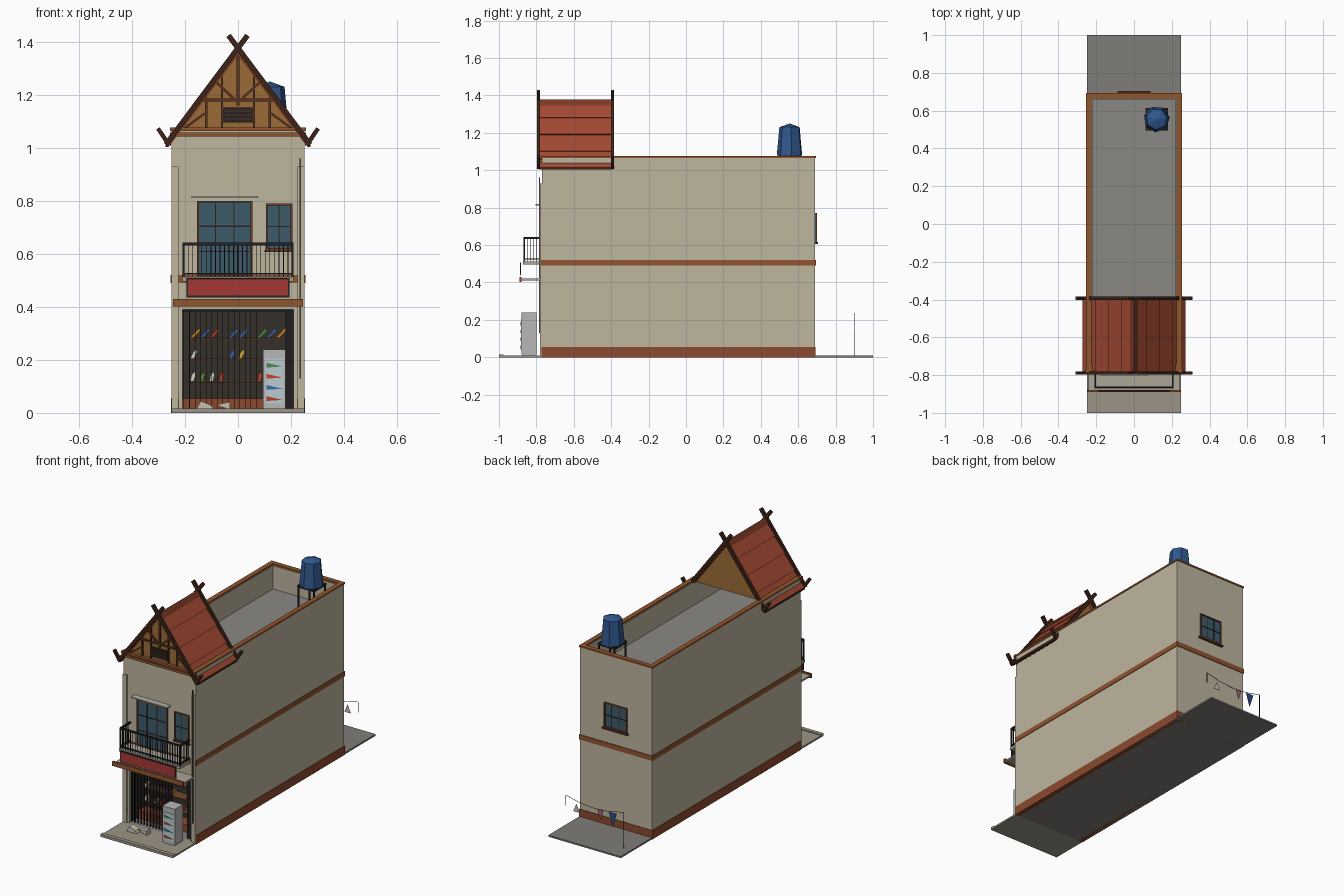
import bpy, bmesh, math, random
from mathutils import Vector, Matrix

if "Cube" in bpy.data.objects:
    bpy.data.objects.remove(bpy.data.objects["Cube"])

random.seed(4)
MATS = {}

def mat(h):
    if h not in MATS:
        m = bpy.data.materials.new("paint_" + h)
        lin = [(int(h[i:i + 2], 16) / 255) ** 2.2 for i in (0, 2, 4)]
        m.diffuse_color = (*lin, 1)
        m.use_nodes = True
        m.node_tree.nodes["Principled BSDF"].inputs["Base Color"].default_value = m.diffuse_color
        MATS[h] = m
    return MATS[h]

def finish(name, col, bm):
    bmesh.ops.recalc_face_normals(bm, faces=bm.faces)
    me = bpy.data.meshes.new(name)
    bm.to_mesh(me)
    bm.free()
    me.materials.append(mat(col))
    ob = bpy.data.objects.new(name, me)
    bpy.context.collection.objects.link(ob)
    return ob

def boxes(name, col, items):
    """Axis-aligned boxes (x0, x1, y0, y1, z0, z1) joined in one object."""
    bm = bmesh.new()
    for x0, x1, y0, y1, z0, z1 in items:
        m = Matrix.Translation(((x0 + x1) / 2, (y0 + y1) / 2, (z0 + z1) / 2))
        bmesh.ops.create_cube(bm, size=1, matrix=m @ Matrix.Diagonal((x1 - x0, y1 - y0, z1 - z0, 1)))
    return finish(name, col, bm)

def prisms(name, col, items):
    """xz outlines extruded from y0 to y1."""
    bm = bmesh.new()
    for pts, y0, y1 in items:
        f = bm.faces.new([bm.verts.new((x, y0, z)) for x, z in pts])
        r = bmesh.ops.extrude_face_region(bm, geom=[f])
        bmesh.ops.translate(bm, vec=(0, y1 - y0, 0), verts=[v for v in r["geom"] if isinstance(v, bmesh.types.BMVert)])
    return finish(name, col, bm)

def strip(p, q, w):
    """Outline of a straight board from p to q in the xz plane."""
    p, q = Vector(p), Vector(q)
    d = (q - p).normalized() * w / 2
    n = Vector((-d.y, d.x))
    return [p + n, q + n, q - n, p - n]

def ring(o, z0, z1, y0=-.77, y1=.69, t=.03, x=.25):
    """Four boxes running round the building, o = outward offset."""
    a, b, x = y0 - o, y1 + o, x + o
    return [(-x, -x + t, a, b, z0, z1), (x - t, x, a, b, z0, z1),
            (-x + t, x - t, a, a + t, z0, z1), (-x + t, x - t, b - t, b, z0, z1)]

def window(name, x0, x1, z0, z1, y, s, nx, nz):
    """Glazed opening on a wall at y, facing direction s."""
    def b(xa, xb, za, zb, d):
        return (xa, xb, min(y, y + s * d), max(y, y + s * d), za, zb)
    f = .007
    boxes(name + "_glass", "3F5B69", [b(x0, x1, z0, z1, .004)])
    boxes(name + "_frame", "70402A", [b(x0, x0 + f, z0, z1, .01), b(x1 - f, x1, z0, z1, .01),
                                      b(x0, x1, z0, z0 + f, .01), b(x0, x1, z1 - f, z1, .01)])
    bars = [b(x0 + (x1 - x0) * i / nx - .002, x0 + (x1 - x0) * i / nx + .002, z0, z1, .007) for i in range(1, nx)]
    bars += [b(x0, x1, z0 + (z1 - z0) * i / nz - .002, z0 + (z1 - z0) * i / nz + .002, .007) for i in range(1, nz)]
    boxes(name + "_muntins", "2B2623", bars)

WALL, BRICK, BROWN, DARK, RED = "BDB49D", "8A4A32", "8F5532", "2C2A2A", "A04A35"

# Ground slabs and kerb
boxes("ground_slab", "7F7C78", [(-.25, .25, -.77, 1, 0, .01)])
boxes("front_pavement", "9A9484", [(-.25, .25, -1, -.77, 0, .01), (-.25, .25, -1, -.975, .01, .016)])

# Walls, roof deck and parapet
boxes("walls", WALL, [(-.25, -.22, -.74, .69, .01, 1.065), (.22, .25, -.74, .69, .01, 1.065),
                      (-.22, .22, .66, .69, .01, 1.065), (-.25, .25, -.77, -.74, .39, 1.065),
                      (-.25, -.21, -.77, -.74, .01, .39), (.21, .25, -.77, -.74, .01, .39)])
boxes("roof_deck", "8A8783", [(-.22, .22, -.74, .66, .90, .92)])
boxes("parapet_cap", BROWN, ring(.004, 1.065, 1.075))
boxes("floor_band", BROWN, ring(.004, .49, .52))
boxes("plinth", BRICK, [b for b in ring(.003, 0, .055) if b[0] < -.24 or b[1] > .24 or b[2] > 0])
boxes("front_pilasters", WALL, [(s * .2375 - .0125, s * .2375 + .0125, -.78, -.77, .01, .93) for s in (-1, 1)])
boxes("downpipe", "6B675F", [(.232, .238, -.787, -.78, .13, .96)])

# Shop recess
boxes("shop_interior", "38332F", [(-.22, .22, -.61, -.60, .01, .40), (-.22, -.21, -.74, -.60, .01, .39),
                                  (.21, .22, -.74, -.60, .01, .39), (-.22, .22, -.74, -.60, .39, .40)])
boxes("shop_counter", BRICK, [(-.21, .21, -.69, -.61, .01, .055)])
boxes("shelves", "6E4A30", [(-.19, .18, -.68, -.61, z - .006, z) for z in (.12, .205, .285)])
goods = {}
for z, lean in ((.12, .004), (.205, .01), (.285, .022)):
    for i in range(10):
        if random.random() < .75:
            x = -.18 + i * .036
            col = random.choice(["C9C7BE", "C07A2C", "3A5C9A", "4C7F46", "B0402F", "C9A63A"])
            pts = [(x, z), (x + .014, z), (x + .016 + lean, z + .024), (x + .012 + lean, z + .036), (x + lean, z + .024)]
            goods.setdefault(col, []).append((pts, -.67, -.645))
for i, (col, items) in enumerate(goods.items()):
    prisms("shelf_goods_%d" % i, col, items)

# Folding gate: thin slats drawn across, remainder folded at the right
boxes("folding_gate", "242222", [(-.205 + i * .021, -.203 + i * .021, -.76, -.745, .015, .385) for i in range(14)]
      + [(.18, .21, -.76, -.745, .015, .385), (-.21, .21, -.757, -.748, .383, .39)])

# Drinks cooler and pavement sacks
boxes("cooler", "B4B6B4", [(.095, .18, -.88, -.80, .015, .24), (.1, .175, -.875, -.805, .01, .015)])
boxes("cooler_glass", "B9CBD2", [(.103, .172, -.883, -.88, .035, .205)])
for i, col in enumerate(["B0402F", "3A6EA0", "C2452F", "4C8A50"]):
    z = .045 + i * .042
    prisms("cooler_stock_%d" % i, col, [([(.108, z), (.168, z + .004), (.108, z + .018)], -.885, -.883)])
prisms("pavement_sacks", "C4BFB0", [([(-.16, .01), (-.09, .01), (-.1, .028), (-.14, .045)], -.87, -.83),
                                    ([(-.085, .03), (-.03, .012), (-.03, .042)], -.86, -.82)])

# Shop canopy, sign and balcony
boxes("canopy_slab", "A9A495", [(-.24, .24, -.88, -.77, .41, .42)])
boxes("canopy_fascia", BROWN, [(-.245, .245, -.89, -.88, .402, .43)])
boxes("sign_frame", DARK, [(-.194, .194, -.885, -.881, .436, .509)])
boxes("sign_panel", "A33B38", [(-.188, .188, -.888, -.884, .442, .503)])
boxes("balcony_slab", "A9A495", [(-.21, .21, -.872, -.77, .495, .512)])
rail = [(-.205 + i * .0171 - .0015, -.205 + i * .0171 + .0015, -.867, -.864, .512, .636) for i in range(25)]
for z0, z1 in ((.522, .528), (.632, .643)):
    rail += [(-.209, .209, -.869, -.861, z0, z1)]
    rail += [(s * .205 - .004, s * .205 + .004, -.861, -.77, z0, z1) for s in (-1, 1)]
for s in (-1, 1):
    rail += [(s * .205 - .0015, s * .205 + .0015, -.85 + i * .016, -.847 + i * .016, .512, .636) for i in range(5)]
rail += [(x - .004, x + .004, -.869, -.861, .51, .643) for x in (-.205, 0, .205)]
boxes("balcony_railing", "26262A", rail)

# Openings upstairs and at the back
window("balcony_door", -.155, .055, .512, .80, -.77, -1, 3, 3)
window("front_window", .105, .205, .615, .79, -.77, -1, 2, 2)
window("back_window", -.078, .078, .615, .77, .69, 1, 3, 2)
boxes("window_sills", "5A3A28", [(.1, .21, -.785, -.77, .607, .615), (-.088, .088, .69, .705, .605, .615)])
boxes("door_awning", "B5B2A8", [(-.175, .075, -.805, -.77, .811, .819)])

# Gabled roof: stepped tile courses on each slope
top, eave = Vector((0, 1.37)), Vector((.27, 1.012))
n = Vector((.358, .27)).normalized()
for s, side in ((-1, "left"), (1, "right")):
    pts = [top - n * .012]
    for i in range(4):
        a, b = top.lerp(eave, i / 4), top.lerp(eave, (i + 1) / 4)
        pts += [a - n * .004, b + n * .003]
    pts.append(eave - n * .012)
    prisms("roof_slope_" + side, RED, [([(s * p.x, p.y) for p in pts], -.785, -.395)])
prisms("ridge_cap", "7C3A2A", [([(-.022, 1.345), (0, 1.378), (.022, 1.345), (0, 1.36)], -.785, -.395)])

# Barge boards with crossed finials and upturned ends, at both gables
boards = []
for y0, y1 in ((-.797, -.78), (-.402, -.385)):
    for s in (-1, 1):
        boards.append((strip((s * .272, 1.012), (-s * .036, 1.424), .02), y0, y1))
        boards.append((strip((s * .262, 1.014), (s * .302, 1.073), .016), y0, y1))
prisms("barge_boards", "3F281E", boards)
boxes("eave_purlins", "3F281E", [(s * .268 - .005, s * .268 + .005, -.785, -.395, 1.003, 1.015) for s in (-1, 1)])
boxes("rafter_tails", "4A3022", [(s * .258 - .006, s * .258 + .006, -.765 + i * .04, -.758 + i * .04, 1.008, 1.02)
                                 for s in (-1, 1) for i in range(9)])

# Gable panels, tie beam and timber framing
tri = [(-.222, 1.06), (.222, 1.06), (0, 1.355)]
prisms("gable_panels", "9A6B3A", [(tri, -.768, -.758), (tri, -.422, -.412)])
boxes("gable_beam", BROWN, [(-.256, .256, -.785, -.768, 1.043, 1.058), (-.256, .256, -.788, -.768, 1.064, 1.077)])
frame = [strip((0, 1.16), (0, 1.36), .012), strip((-.135, 1.18), (.135, 1.18), .01)]
for s in (-1, 1):
    frame += [strip((s * .12, 1.07), (s * .12, 1.19), .01), strip((s * .01, 1.18), (s * .085, 1.25), .009),
              strip((s * .06, 1.07), (s * .06, 1.27), .007), strip((s * .125, 1.13), (s * .2, 1.075), .008)]
prisms("gable_framing", "5A3826", [(p, -.776, -.768) for p in frame])
boxes("gable_vent", "2E2622", [(-.057, .057, -.78, -.768, 1.095, 1.152)])
boxes("gable_vent_slats", "4A3A30", [(-.05, .05, -.783, -.78, z, z + .004) for z in (1.107, 1.122, 1.137)])

# Water tank on its stand
bm = bmesh.new()
at = Matrix.Translation((.12, .555, 1.155)) @ Matrix.Rotation(.35, 4, "Z")
bmesh.ops.create_cone(bm, cap_ends=True, segments=7, radius1=.07, radius2=.056, depth=.15, matrix=at)
lid = max(bm.faces, key=lambda f: f.calc_center_median().z)
peak = bmesh.ops.poke(bm, faces=[lid])["verts"][0]
peak.co.z += .02
finish("water_tank", "34588C", bm)
boxes("tank_stand", DARK, [(.06, .18, .495, .615, 1.068, 1.08)]
      + [(x - .004, x + .004, y - .004, y + .004, .92, 1.07) for x in (.066, .174) for y in (.501, .609)])

# Bunting in the back yard
boxes("bunting_poles", DARK, [(-.202, -.198, .899, .901, .01, .235), (.198, .202, .899, .901, .17, .235)])
cord = [(-.2 + .1 * i, .205 + .03 * ((i - 2) / 2) ** 2) for i in range(5)]
prisms("bunting_cord", DARK, [(strip(a, b, .002), .899, .901) for a, b in zip(cord, cord[1:])])
for name, col, pts in (("blue", "2E4C86", [(-.152, .212), (-.098, .21), (-.124, .125)]),
                       ("pink", "A8607A", [(-.06, .206), (-.02, .206), (-.04, .145)]),
                       ("white", "C8C6BE", [(.104, .15), (.148, .15), (.126, .2)])):
    prisms("bunting_flag_" + name, col, [(pts, .899, .901)])
